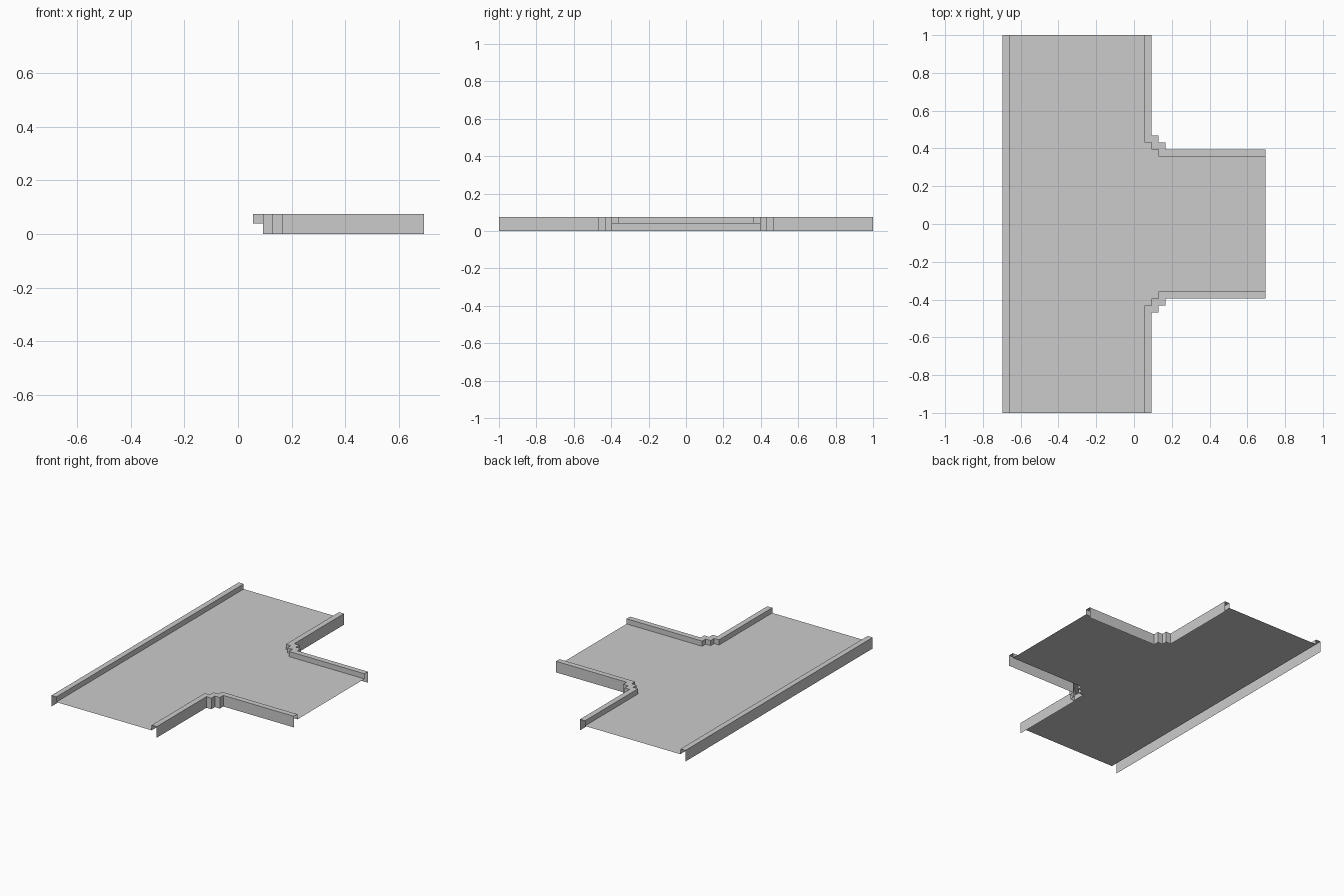
import bpy

if "Cube" in bpy.data.objects:
    bpy.data.objects.remove(bpy.data.objects["Cube"])

U = 0.0372                      # kerb width and step size
FLOOR, TOP = 0.04, 0.075        # road height, kerb height
X, Y = 0.695, 1.0               # half extents
KX, KY = 0.0925, 0.395          # outer kerb lines of main road and branch


def make(name, verts, faces):
    mesh = bpy.data.meshes.new(name)
    mesh.from_pydata(verts, [], faces)
    mesh.update()
    ob = bpy.data.objects.new(name, mesh)
    bpy.context.collection.objects.link(ob)
    return ob


def kerb(name, inner, outer):
    """Open-ended kerb shell: inner wall, top and outer skirt along a path."""
    verts, faces = [], []
    for (ix, iy), (ox, oy) in zip(inner, outer):
        verts += [(ix, iy, FLOOR), (ix, iy, TOP), (ox, oy, TOP), (ox, oy, 0)]
    for i in range(len(inner) - 1):
        for k in range(3):
            a = 4 * i + k
            faces.append((a, a + 4, a + 5, a + 1))
    return make(name, verts, faces)


# Stepped inner edge of the corner, from the main road end to the branch end
ix, iy = KX - U, KY - U
inner = [(ix, Y), (ix, iy + 2 * U), (ix + U, iy + 2 * U), (ix + U, iy + U),
         (ix + 2 * U, iy + U), (ix + 2 * U, iy), (X, iy)]
outer = [(x + U, y + U) for x, y in inner]
outer[0], outer[-1] = (KX, Y), (X, KY)

# Corner kerbs, mirrored front to back
corner = kerb("corner_kerbs", inner, outer)
mirror = corner.modifiers.new("Mirror", 'MIRROR')
mirror.use_axis = (False, True, False)
mirror.use_mirror_merge = False

# Straight kerb along the closed side
kerb("straight_kerb", [(-X + U, -Y), (-X + U, Y)], [(-X, -Y), (-X, Y)])

# T-shaped road surface between the kerbs
outline = [(-X + U, Y), (-X + U, -Y)]
outline += [(x, -y) for x, y in inner] + inner[::-1]
make("road_surface", [(x, y, FLOOR) for x, y in outline],
     [tuple(range(len(outline)))])
